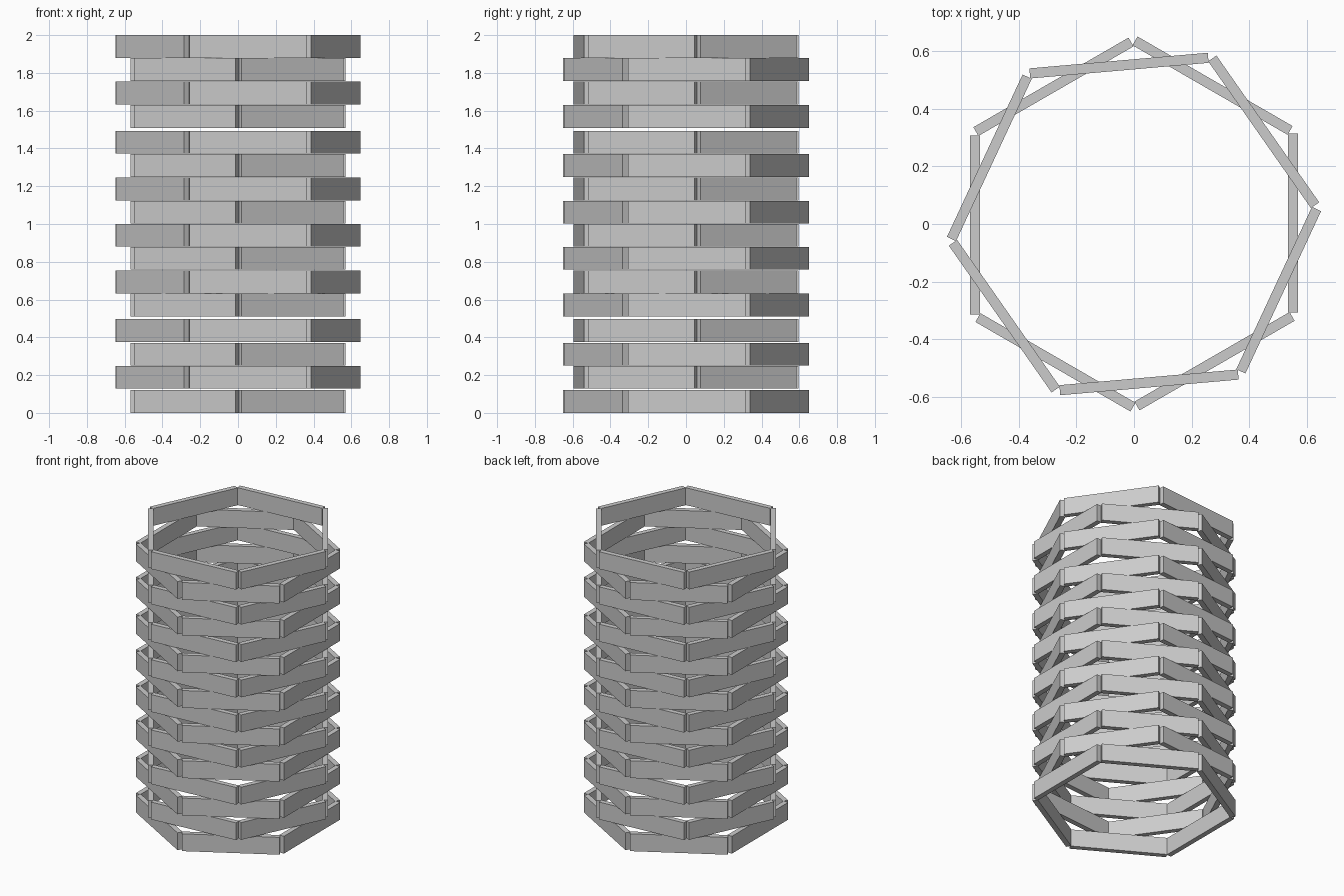
import bpy, bmesh, math
from mathutils import Matrix

if "Cube" in bpy.data.objects:
    bpy.data.objects.remove(bpy.data.objects["Cube"])

# Single light grey for all planks
grey = bpy.data.materials.new("light grey")
grey.diffuse_color = (0.6, 0.6, 0.6, 1)
grey.use_nodes = True
grey.node_tree.nodes["Principled BSDF"].inputs["Base Color"].default_value = grey.diffuse_color

LENGTH, THICK, HEIGHT, APOTHEM = 0.622, 0.035, 0.121, 0.5525

# Bottom height of each layer (slightly uneven stacking)
bottoms = [0.0, 0.128, 0.25, 0.375, 0.511, 0.633, 0.758, 0.88,
           1.002, 1.124, 1.25, 1.372, 1.509, 1.633, 1.757, 1.879]


def hexagon_layer(name, z, turn):
    """Open hexagonal ring of six separate planks."""
    bm = bmesh.new()
    for k in range(6):
        m = (Matrix.Rotation(math.radians(turn + 60 * k), 4, 'Z')
             @ Matrix.Translation((APOTHEM, 0.004, z + HEIGHT / 2))
             @ Matrix.Diagonal((THICK, LENGTH, HEIGHT, 1)))
        bmesh.ops.create_cube(bm, size=1, matrix=m)
    me = bpy.data.meshes.new(name)
    bm.to_mesh(me)
    bm.free()
    me.materials.append(grey)
    ob = bpy.data.objects.new(name, me)
    bpy.context.collection.objects.link(ob)


# Layers alternate between two rotations
for i, z in enumerate(bottoms):
    hexagon_layer(f"plank_ring_{i + 1:02d}", z, 35 if i % 2 else 0)
